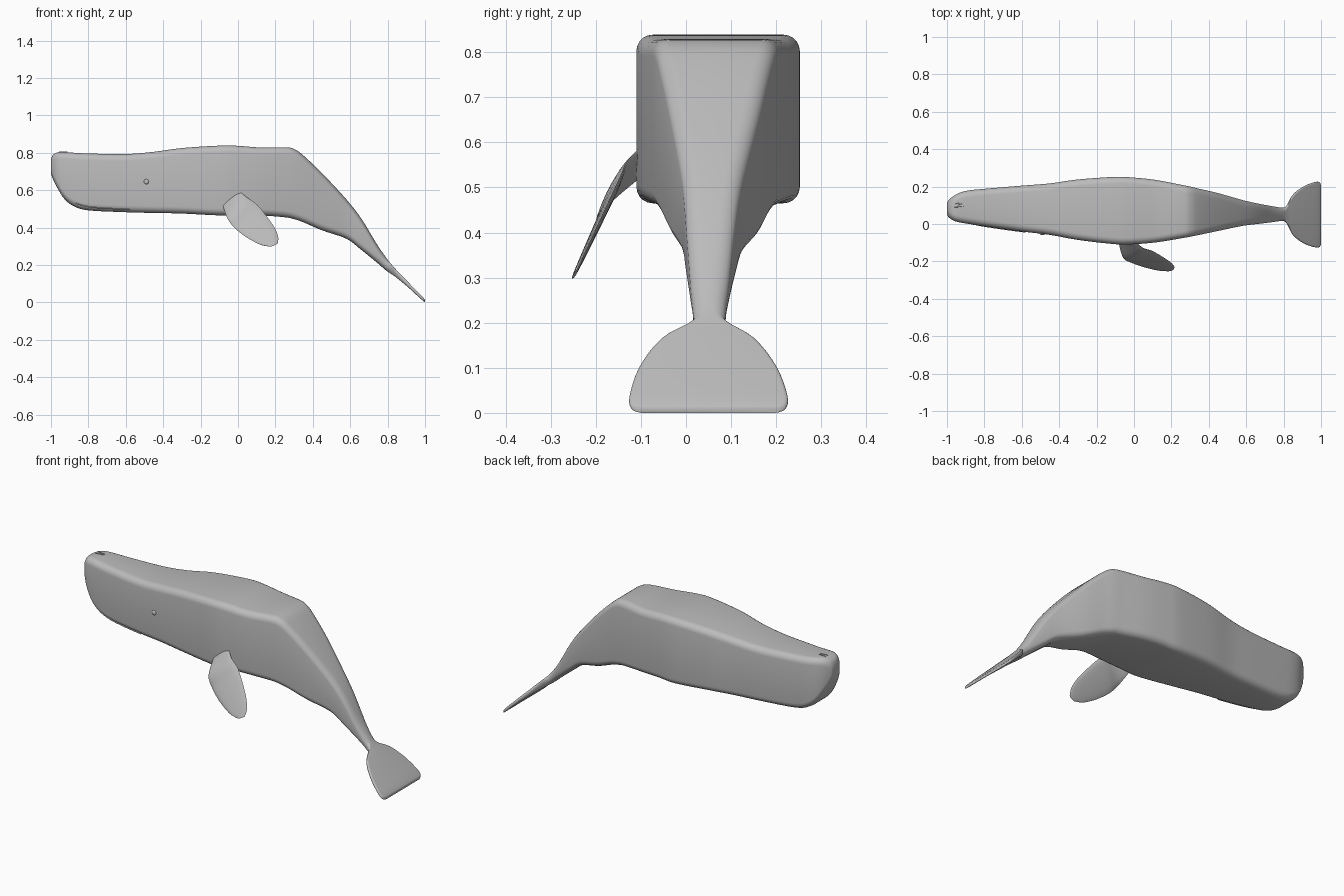
import bpy, bmesh, math
from mathutils import Vector

if "Cube" in bpy.data.objects:
    bpy.data.objects.remove(bpy.data.objects["Cube"])

grey = bpy.data.materials.new("whale grey")
grey.diffuse_color = (0.5, 0.5, 0.5, 1)
grey.use_nodes = True
grey.node_tree.nodes["Principled BSDF"].inputs["Base Color"].default_value = grey.diffuse_color


def spline(rows, steps):
    """Catmull-Rom interpolation of rows of numbers."""
    out = []
    for i in range(len(rows) - 1):
        a, b = rows[max(i - 1, 0)], rows[i]
        c, d = rows[i + 1], rows[min(i + 2, len(rows) - 1)]
        for s in range(steps):
            t = s / steps
            out.append([0.5 * (2 * q + (r - p) * t + (2 * p - 5 * q + 4 * r - w) * t * t
                               + (3 * q - p - 3 * r + w) * t ** 3)
                        for p, q, r, w in zip(a, b, c, d)])
    return out + [list(rows[-1])]


def finish(obj, angle=45):
    obj.data.materials.clear()
    obj.data.materials.append(grey)
    bpy.ops.object.select_all(action='DESELECT')
    obj.select_set(True)
    bpy.context.view_layer.objects.active = obj
    bpy.ops.object.shade_smooth_by_angle(angle=math.radians(angle))


def loft(name, rings):
    """Skin closed rings of points and cap both ends."""
    bm = bmesh.new()
    loops = [[bm.verts.new(p) for p in ring] for ring in rings]
    n = len(loops[0])
    for a, b in zip(loops, loops[1:]):
        for i in range(n):
            j = (i + 1) % n
            bm.faces.new((a[i], a[j], b[j], b[i]))
    bm.faces.new(loops[0][::-1])
    bm.faces.new(loops[-1])
    bmesh.ops.recalc_face_normals(bm, faces=bm.faces)
    mesh = bpy.data.meshes.new(name)
    bm.to_mesh(mesh)
    bm.free()
    obj = bpy.data.objects.new(name, mesh)
    bpy.context.collection.objects.link(obj)
    finish(obj)
    return obj


def rounded_box(x, top, bot, ylo, yhi):
    """Upright cross-section with rounded corners."""
    r = min(0.036, 0.45 * (top - bot), 0.45 * (yhi - ylo))
    corners = [(yhi - r, top - r, 0), (ylo + r, top - r, 90),
               (ylo + r, bot + r, 180), (yhi - r, bot + r, 270)]
    ring = []
    for y, z, start in corners:
        for k in range(6):
            a = math.radians(start + 18 * k)
            ring.append((x, y + r * math.cos(a), z + r * math.sin(a)))
    return ring


# Body and tail fluke: x, top z, bottom z, low y, high y
body = [
    (-1, .765, .69, .05, .115), (-.99, .788, .66, .035, .128),
    (-.965, .802, .61, .018, .15), (-.93, .804, .555, .008, .168),
    (-.88, .80, .515, 0, .18), (-.8, .796, .492, -.012, .188),
    (-.6, .793, .482, -.04, .205), (-.45, .805, .478, -.058, .217),
    (-.3, .825, .475, -.085, .238), (-.1, .838, .465, -.108, .252),
    (0, .837, .468, -.108, .248), (.12, .828, .465, -.098, .235),
    (.25, .829, .455, -.077, .21), (.3, .82, .445, -.068, .2),
    (.35, .785, .428, -.058, .188), (.45, .69, .385, -.037, .165),
    (.58, .55, .34, -.01, .128), (.66, .447, .28, .0, .11),
    (.74, .315, .215, .01, .095), (.79, .242, .172, .016, .088),
    (.815, .21, .155, .005, .098), (.85, .17, .13, -.06, .158),
    (.91, .108, .08, -.105, .203), (.97, .047, .025, -.125, .225),
    (.993, .022, .006, -.122, .222), (1, .013, 0, -.105, .205),
]
loft("body_and_fluke", [rounded_box(*s) for s in spline(body, 4)])

# Side fin: leading x, y, z, trailing x, y, z, half thickness
slope = lambda z: -.12 - (.58 - z) * .465
outline = [(-.06, .455, .05, .56), (-.02, .40, .10, .525), (.035, .355, .15, .465),
           (.085, .325, .195, .40), (.13, .305, .215, .35), (.175, .298, .212, .315)]
fin = [(-.085, -.085, .535, -.005, -.085, .605, .016)]
for i, (x1, z1, x2, z2) in enumerate(outline):
    fin.append((x1, slope(z1), z1, x2, slope(z2), z2, .016 - .0022 * i))
rings = []
for x1, y1, z1, x2, y2, z2, t in spline(fin, 4):
    a, b = Vector((x1, y1, z1)), Vector((x2, y2, z2))
    mid, half, out = (a + b) / 2, (b - a) / 2, Vector((0, -.9, -.42))
    rings.append([mid + half * math.cos(k * math.pi / 8) + out * t * math.sin(k * math.pi / 8)
                  for k in range(16)])
loft("side_fin", rings)


def ellipsoid(name, loc, size, turn=0):
    bpy.ops.mesh.primitive_uv_sphere_add(segments=16, ring_count=8, radius=1, location=loc)
    obj = bpy.context.object
    obj.name = name
    obj.scale = size
    obj.rotation_euler = (0, 0, turn)
    finish(obj, 60)


# Eye bump and blowhole slits
ellipsoid("eye", (-.49, -.052, .645), (.014, .008, .014))
for i, y in enumerate((.093, .108)):
    ellipsoid(f"blowhole_slit_{i + 1}", (-.935, y, .804), (.025, .003, .003), .12 * (1 - 2 * i))

# Mouth line: thin ridge low along the side of the head
mouth = spline([(-.87, .002, .53), (-.8, -.011, .511), (-.7, -.026, .502), (-.58, -.042, .497)], 4)
loft("mouth_line", [[(x, y + .004 * math.cos(k * math.pi / 3), z + .003 * math.sin(k * math.pi / 3))
                     for k in range(6)] for x, y, z in mouth])
